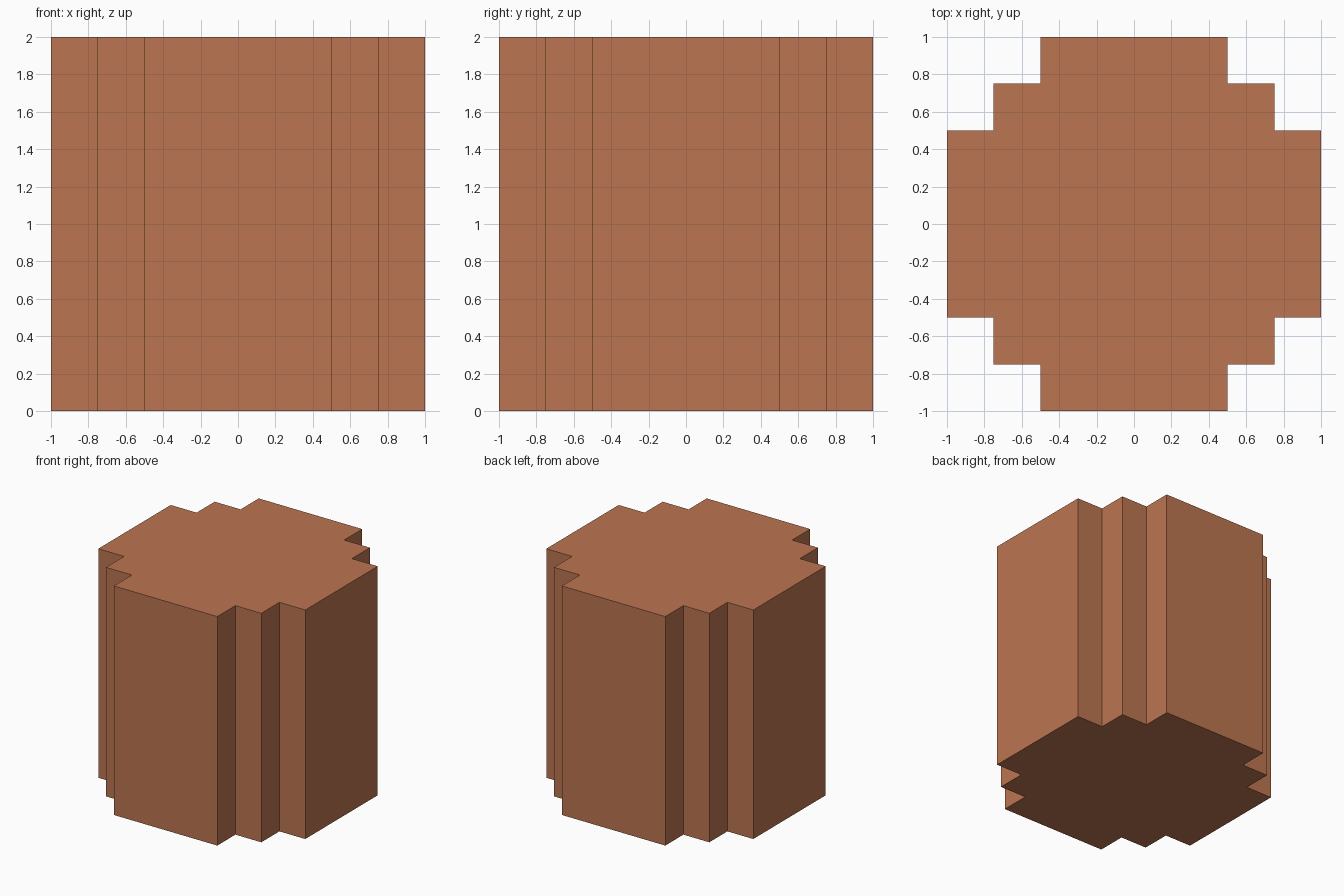
import bpy
import bmesh

if "Cube" in bpy.data.objects:
    bpy.data.objects.remove(bpy.data.objects["Cube"])

HEIGHT = 2.0

# Terracotta material
mat = bpy.data.materials.new("terracotta")
mat.diffuse_color = (0.503, 0.178, 0.082, 1.0)
mat.use_nodes = True
mat.node_tree.nodes["Principled BSDF"].inputs["Base Color"].default_value = mat.diffuse_color

# Stepped corner in the +x +y quadrant, rotated four times for the full outline
corner = [(1.0, 0.5), (0.75, 0.5), (0.75, 0.75), (0.5, 0.75), (0.5, 1.0)]
outline = []
for _ in range(4):
    outline += corner
    corner = [(-y, x) for x, y in corner]

# Extrude the outline into a solid column
bm = bmesh.new()
base = bm.faces.new([bm.verts.new((x, y, 0.0)) for x, y in outline])
top = bmesh.ops.extrude_face_region(bm, geom=[base], use_keep_orig=True)["geom"]
bmesh.ops.translate(bm, vec=(0, 0, HEIGHT),
                    verts=[g for g in top if isinstance(g, bmesh.types.BMVert)])
bmesh.ops.recalc_face_normals(bm, faces=bm.faces)

mesh = bpy.data.meshes.new("stepped_column")
bm.to_mesh(mesh)
bm.free()
mesh.materials.append(mat)
column = bpy.data.objects.new("stepped_column", mesh)
bpy.context.collection.objects.link(column)
